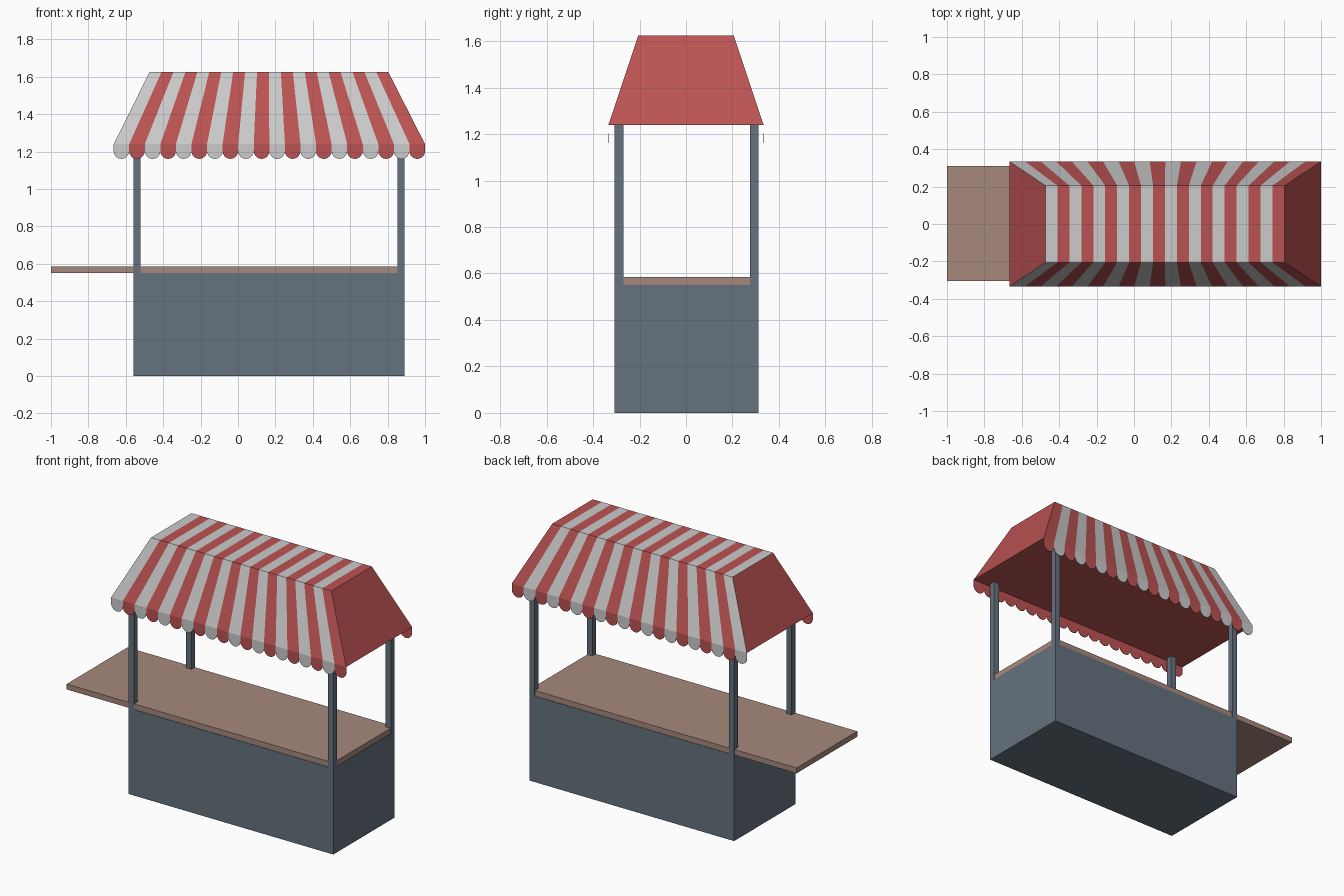
import bpy, bmesh, math

if "Cube" in bpy.data.objects:
    bpy.data.objects.remove(bpy.data.objects["Cube"])


def material(name, r, g, b):
    m = bpy.data.materials.new(name)
    m.diffuse_color = (r, g, b, 1)
    m.use_nodes = True
    m.node_tree.nodes["Principled BSDF"].inputs["Base Color"].default_value = m.diffuse_color
    return m


SLATE = material("slate_paint", 0.13, 0.17, 0.21)
WOOD = material("wood", 0.38, 0.25, 0.20)
RED = material("red_cloth", 0.50, 0.085, 0.085)
WHITE = material("white_cloth", 0.80, 0.80, 0.80)


def finish(name, bm, mats):
    bmesh.ops.remove_doubles(bm, verts=bm.verts, dist=1e-5)
    bmesh.ops.recalc_face_normals(bm, faces=bm.faces)
    me = bpy.data.meshes.new(name)
    bm.to_mesh(me)
    bm.free()
    for m in mats:
        me.materials.append(m)
    ob = bpy.data.objects.new(name, me)
    bpy.context.collection.objects.link(ob)
    return ob


def box(name, x, y, z, mat):
    bm = bmesh.new()
    bmesh.ops.create_cube(bm, size=1)
    for v in bm.verts:
        v.co = [(a + b) / 2 + c * (b - a) for c, (a, b) in zip(v.co, (x, y, z))]
    return finish(name, bm, [mat])


def face(bm, pts, mat_index):
    f = bm.faces.new([bm.verts.new(p) for p in pts])
    f.material_index = mat_index
    return f


X0, X1, Y0, Y1 = -0.56, 0.89, -0.307, 0.313   # stall footprint
EAVE, RIDGE = 1.24, 1.625                     # canopy heights

# Counter body and the worktop that overhangs on the left
box("base", (X0, X1), (Y0, Y1), (0, 0.55), SLATE)
box("countertop", (-1.0, X1 - 0.003), (Y0 + 0.003, Y1 - 0.003), (0.55, 0.585), WOOD)

# Corner posts
P = 0.038
for side, xs in (("left", (X0, X0 + P)), ("right", (X1 - P, X1))):
    for end, ys in (("front", (Y0, Y0 + P)), ("back", (Y1 - P, Y1))):
        box(f"{end}_{side}_post", xs, ys, (0.55, EAVE), SLATE)

# Striped canopy: each stripe runs up the front, over the top and down the back
N = 20
BX0, BX1, BY = -0.665, 1.0, 0.334
TX0, TX1, TY = -0.473, 0.804, 0.205


def eave(i):
    return BX0 + (BX1 - BX0) * i / N


def ridge(i):
    return TX0 + (TX1 - TX0) * i / N


def section(i):
    return [(eave(i), -BY, EAVE), (ridge(i), -TY, RIDGE),
            (ridge(i), TY, RIDGE), (eave(i), BY, EAVE)]


bm = bmesh.new()
for i in range(N):
    a, b = section(i), section(i + 1)
    for k in range(3):
        face(bm, (a[k], b[k], b[k + 1], a[k + 1]), 1 - i % 2)
    face(bm, (a[3], b[3], b[0], a[0]), 0)      # flat red underside
face(bm, section(0), 0)
face(bm, section(N), 0)
finish("canopy", bm, [RED, WHITE])

# Scalloped valances, striped outside and red inside
R = (BX1 - BX0) / N / 2
T = 0.003
ARC = 10
for label, s in (("front", -1), ("back", 1)):
    bm = bmesh.new()
    for i in range(N):
        cx = eave(i + 0.5)
        outline = [(cx - R, EAVE)]
        for k in range(ARC + 1):
            t = math.pi * k / ARC
            outline.append((cx - R * math.cos(t), 1.203 - 0.042 * math.sin(t)))
        outline.append((cx + R, EAVE))
        stripe = 1 - i % 2
        outer = [(x, s * BY, z) for x, z in outline]
        inner = [(x, s * (BY - T), z) for x, z in outline]
        face(bm, outer, stripe)
        face(bm, inner, 0)
        for k in range(1, len(outline) - 2):   # rounded rim
            face(bm, (outer[k], outer[k + 1], inner[k + 1], inner[k]), stripe)
    finish(f"{label}_valance", bm, [RED, WHITE])
